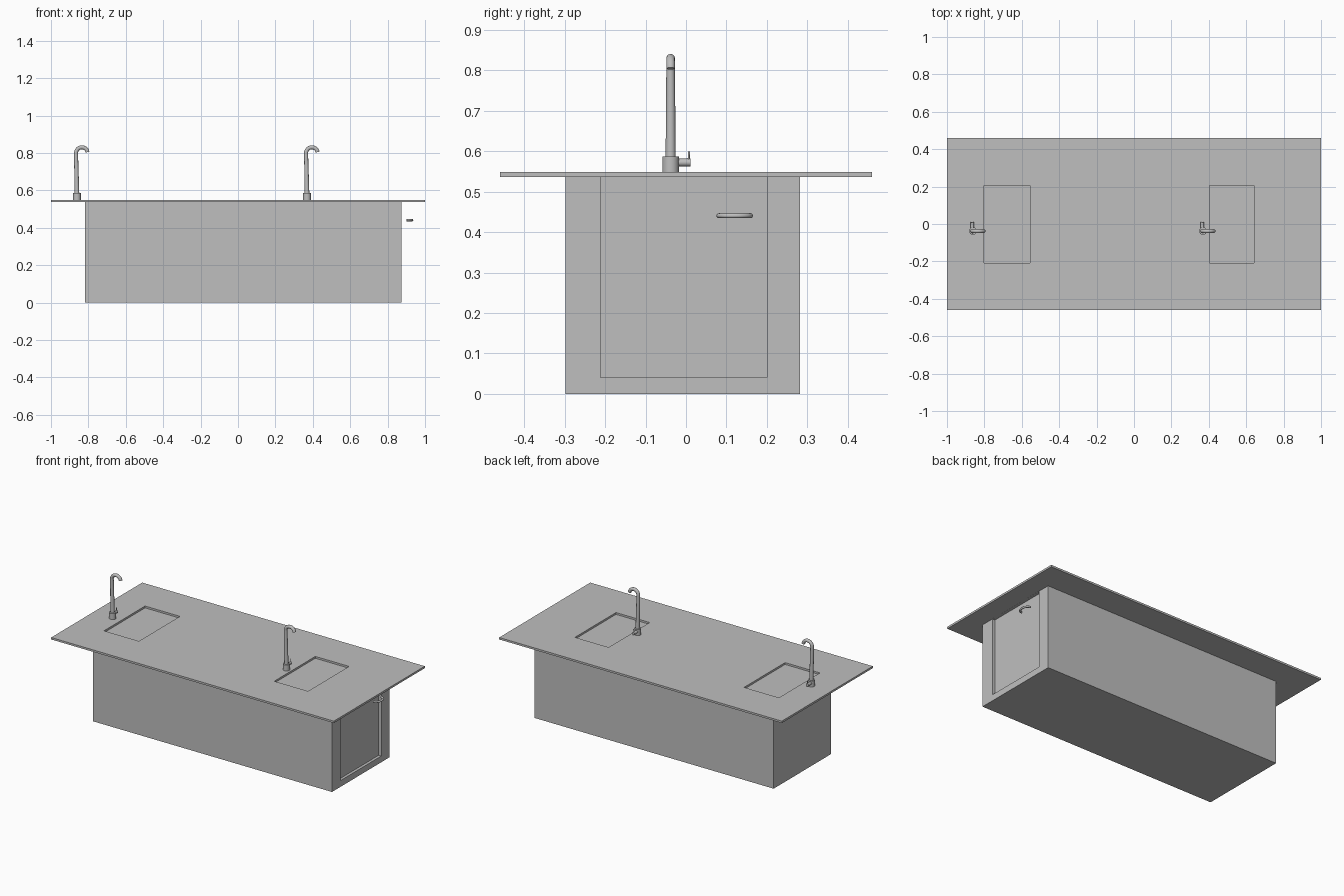
import bpy, math
from mathutils import Vector

if "Cube" in bpy.data.objects:
    bpy.data.objects.remove(bpy.data.objects["Cube"])

grey = bpy.data.materials.new("plain grey")
grey.diffuse_color = (0.52, 0.52, 0.52, 1)
grey.use_nodes = True
grey.node_tree.nodes["Principled BSDF"].inputs["Base Color"].default_value = grey.diffuse_color


def box(name, lo, hi):
    lo, hi = Vector(lo), Vector(hi)
    bpy.ops.mesh.primitive_cube_add(size=1, location=(lo + hi) / 2)
    o = bpy.context.object
    o.name = name
    o.scale = hi - lo
    bpy.ops.object.transform_apply(location=True, rotation=False, scale=True)
    o.data.materials.append(grey)
    return o


def cut(target, cutter):
    m = target.modifiers.new("cut", 'BOOLEAN')
    m.operation = 'DIFFERENCE'
    m.solver = 'EXACT'
    m.object = cutter
    bpy.context.view_layer.objects.active = target
    bpy.ops.object.modifier_apply(modifier=m.name)
    bpy.data.objects.remove(cutter)


def smooth(o):
    bpy.ops.object.select_all(action='DESELECT')
    o.select_set(True)
    bpy.context.view_layer.objects.active = o
    bpy.ops.object.shade_smooth_by_angle(angle=math.radians(40))


def cylinder(name, r, a, b, sides=32):
    a, b = Vector(a), Vector(b)
    bpy.ops.mesh.primitive_cylinder_add(vertices=sides, radius=r, depth=(b - a).length,
                                        location=(a + b) / 2)
    o = bpy.context.object
    o.name = name
    o.rotation_euler = (b - a).to_track_quat('Z', 'Y').to_euler()
    o.data.materials.append(grey)
    smooth(o)
    return o


def tube(name, points, radii):
    c = bpy.data.curves.new(name, 'CURVE')
    c.dimensions = '3D'
    c.bevel_depth = 1
    c.bevel_resolution = 4
    c.use_fill_caps = True
    s = c.splines.new('POLY')
    s.points.add(len(points) - 1)
    for p, co, r in zip(s.points, points, radii):
        p.co = (*co, 1)
        p.radius = r
    o = bpy.data.objects.new(name, c)
    bpy.context.collection.objects.link(o)
    bpy.ops.object.select_all(action='DESELECT')
    o.select_set(True)
    bpy.context.view_layer.objects.active = o
    bpy.ops.object.convert(target='MESH')
    o = bpy.context.object
    o.data.materials.clear()
    o.data.materials.append(grey)
    smooth(o)
    return o


# Cabinet with a recessed door panel on the right end
cabinet = box("cabinet", (-0.818, -0.298, 0), (0.874, 0.282, 0.537))
cut(cabinet, box("door_cutter", (0.856, -0.211, 0.04), (0.95, 0.2, 0.536)))

# Countertop with two sink openings
top = box("countertop", (-1, -0.46, 0.5365), (1, 0.46, 0.549))
for x0, x1 in ((-0.802, -0.555), (0.403, 0.642)):
    cut(top, box("sink_cutter", (x0, -0.209, 0.5), (x1, 0.206, 0.6)))

# Bowed door handle
steps = [math.pi * i / 16 for i in range(17)]
tube("door_handle",
     [(0.902 + 0.029 * math.sin(t), 0.1205 - 0.039 * math.cos(t), 0.4405) for t in steps],
     [0.0062] * 17)

# Faucets: base, curved neck, side valve and lever
for tag, x in (("left", -0.861), ("right", 0.369)):
    y = -0.038
    cylinder(f"{tag}_faucet_base", 0.0205, (x, y, 0.545), (x, y, 0.587))
    path, radii = [(x, y, 0.58)], [0.0125]
    for i in range(21):
        a = math.radians(180 - 170 * i / 20)
        path.append((x + 0.026 + 0.031 * math.cos(a), y, 0.799 + 0.031 * math.sin(a)))
        radii.append(0.0107)
    tube(f"{tag}_faucet_neck", path, radii)
    cylinder(f"{tag}_faucet_valve", 0.0095, (x - 0.004, y, 0.572), (x - 0.004, 0.011, 0.572), 24)
    cylinder(f"{tag}_faucet_lever", 0.0026, (x - 0.004, 0.0065, 0.572), (x - 0.004, 0.0075, 0.599), 12)
